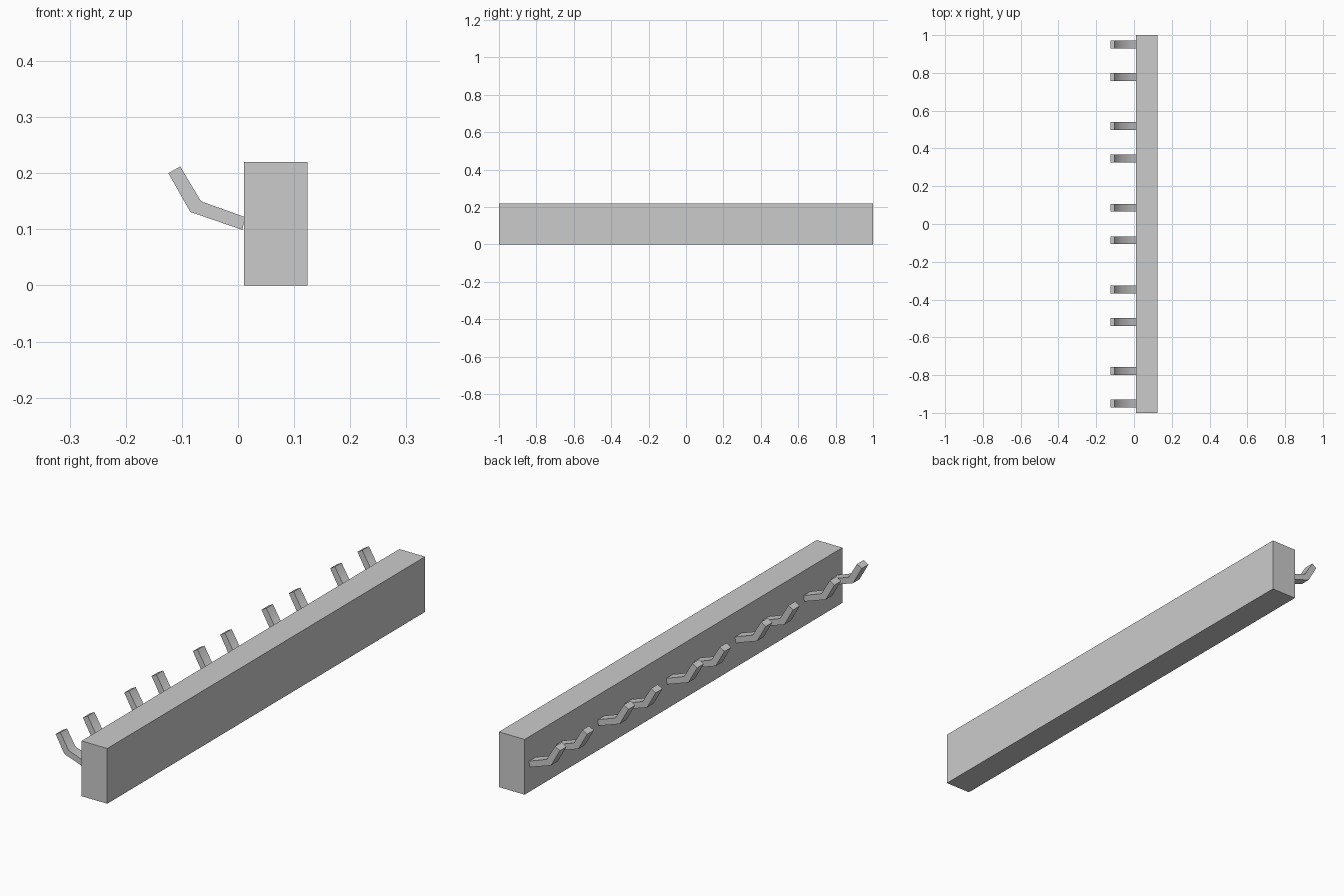
import bpy
import bmesh
from math import radians

cube = bpy.data.objects.get("Cube")
if cube:
    bpy.data.objects.remove(cube, do_unlink=True)

# Single grey for the whole rack
GREY = (0.6, 0.6, 0.6, 1.0)
grey = bpy.data.materials.new("light grey")
grey.use_nodes = True
grey.diffuse_color = GREY
grey.node_tree.nodes["Principled BSDF"].inputs["Base Color"].default_value = GREY


def extrude_profile(name, profile, y_center, width):
    """Extrude an x-z outline along y into a solid object."""
    bm = bmesh.new()
    face = bm.faces.new([bm.verts.new((x, -width / 2, z)) for x, z in profile])
    ext = bmesh.ops.extrude_face_region(bm, geom=[face])
    moved = [v for v in ext["geom"] if isinstance(v, bmesh.types.BMVert)]
    bmesh.ops.translate(bm, verts=moved, vec=(0, width, 0))
    bmesh.ops.recalc_face_normals(bm, faces=bm.faces)
    mesh = bpy.data.meshes.new(name)
    bm.to_mesh(mesh)
    bm.free()
    mesh.materials.append(grey)
    obj = bpy.data.objects.new(name, mesh)
    obj.location.y = y_center
    bpy.context.collection.objects.link(obj)
    return obj


# Long backing board
board = [(0.011, 0), (0.124, 0), (0.124, 0.22), (0.011, 0.22)]
extrude_profile("backing_board", board, 0, 2)

# Bent hooks, in five pairs along the board
hook = [(0.012, 0.122), (-0.066, 0.150), (-0.103, 0.212),
        (-0.124, 0.200), (-0.085, 0.131), (0.008, 0.099)]
PITCH, HALF_GAP = 0.432, 0.086
bpy.ops.object.select_all(action="DESELECT")
for pair in range(-2, 3):
    for side, label in ((-1, "front"), (1, "back")):
        obj = extrude_profile(f"{label}_hook_{pair + 3}", hook,
                              pair * PITCH + side * HALF_GAP, 0.042)
        obj.select_set(True)
        bpy.context.view_layer.objects.active = obj

# Soft bend, crisp side and end edges
bpy.ops.object.shade_smooth_by_angle(angle=radians(50))
